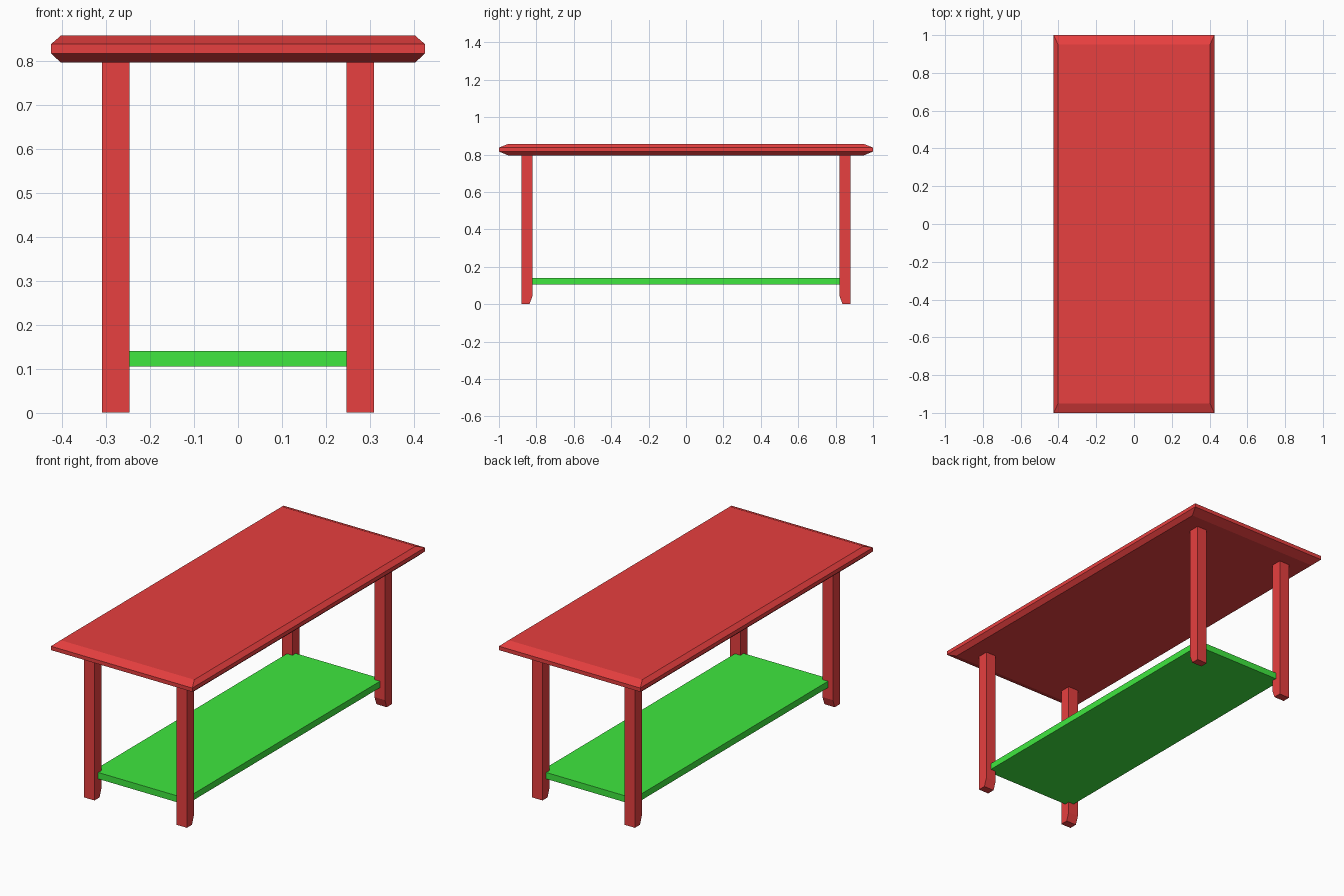
import bpy

if "Cube" in bpy.data.objects:
    bpy.data.objects.remove(bpy.data.objects["Cube"])


def material(name, rgb):
    m = bpy.data.materials.new(name)
    m.diffuse_color = (*rgb, 1)
    m.use_nodes = True
    m.node_tree.nodes["Principled BSDF"].inputs["Base Color"].default_value = m.diffuse_color
    return m


def stack(name, rings, mat):
    """Solid made of stacked rectangles: (x0, x1, y0, y1, z) from bottom to top."""
    verts, faces = [], []
    for x0, x1, y0, y1, z in rings:
        verts += [(x0, y0, z), (x1, y0, z), (x1, y1, z), (x0, y1, z)]
    for r in range(len(rings) - 1):
        a = r * 4
        for i in range(4):
            j = (i + 1) % 4
            faces.append((a + i, a + j, a + j + 4, a + i + 4))
    n = len(verts)
    faces += [(3, 2, 1, 0), (n - 4, n - 3, n - 2, n - 1)]
    mesh = bpy.data.meshes.new(name)
    mesh.from_pydata(verts, [], faces)
    mesh.materials.append(mat)
    obj = bpy.data.objects.new(name, mesh)
    bpy.context.collection.objects.link(obj)
    return obj


def centred(hx, hy, z):
    return (-hx, hx, -hy, hy, z)


red = material("red", (0.8, 0.05, 0.05))
green = material("green", (0.05, 0.8, 0.05))

# Table top with bevelled edges above and below
stack("table_top", [centred(0.402, 0.95, 0.795), centred(0.425, 1.0, 0.816),
                    centred(0.425, 1.0, 0.837), centred(0.402, 0.95, 0.857)], red)

# Four legs, each foot chamfered on its inner y side
leg = stack("legs", [(0.247, 0.309, 0.837, 0.88, 0.0), (0.247, 0.309, 0.82, 0.88, 0.045),
                     (0.247, 0.309, 0.82, 0.88, 0.797)], red)
mirror = leg.modifiers.new("mirror", 'MIRROR')
mirror.use_axis = (True, True, False)

# Lower shelf, its corners let into the legs
stack("lower_shelf", [centred(0.28, 0.848, 0.105), centred(0.28, 0.848, 0.14)], green)
